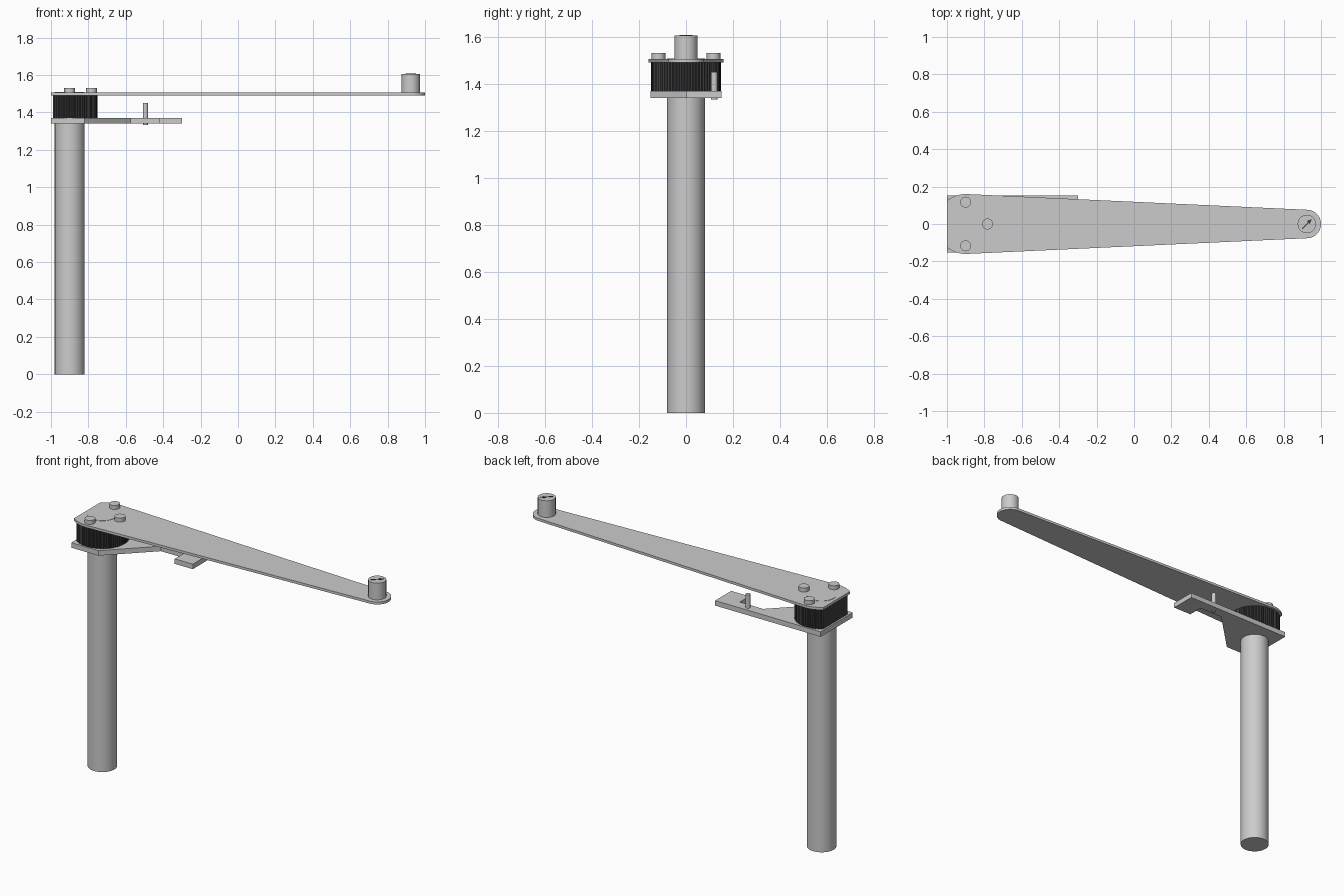
import bpy, bmesh, math
from mathutils import Matrix

if "Cube" in bpy.data.objects:
    bpy.data.objects.remove(bpy.data.objects["Cube"])


def material(name, value):
    m = bpy.data.materials.new(name)
    m.diffuse_color = (value, value, value, 1)
    m.use_nodes = True
    m.node_tree.nodes["Principled BSDF"].inputs["Base Color"].default_value = m.diffuse_color
    return m


STEEL = material("light_grey", 0.6)
RUBBER = material("black_rubber", 0.045)
HUB_X = -0.90      # post and pulley axis
END_X = 0.924      # handle axis


def prism(name, outline, z0, z1, mat, smooth=True):
    """Extrude a flat outline (counter-clockwise) from z0 to z1."""
    bm = bmesh.new()
    bottom = bm.faces.new([bm.verts.new((x, y, z0)) for x, y in outline])
    top = bmesh.ops.extrude_face_region(bm, geom=[bottom])["geom"]
    for v in top:
        if isinstance(v, bmesh.types.BMVert):
            v.co.z = z1
    bmesh.ops.recalc_face_normals(bm, faces=bm.faces)
    mesh = bpy.data.meshes.new(name)
    bm.to_mesh(mesh)
    bm.free()
    mesh.materials.append(mat)
    ob = bpy.data.objects.new(name, mesh)
    bpy.context.collection.objects.link(ob)
    if smooth:
        bpy.context.view_layer.objects.active = ob
        ob.select_set(True)
        bpy.ops.object.shade_smooth_by_angle(angle=math.radians(25))
        ob.select_set(False)
    return ob


def arc(cx, cy, r, a0, a1, n):
    return [(cx + r * math.cos(a0 + (a1 - a0) * i / n),
             cy + r * math.sin(a0 + (a1 - a0) * i / n)) for i in range(n + 1)]


def cylinder(name, x, y, r, z0, z1, n=32):
    return prism(name, arc(x, y, r, 0, math.tau, n)[:-1], z0, z1, STEEL)


# Upright post, its end just showing above the arm
cylinder("post", HUB_X, 0, 0.08, 0, 1.508, 48)

# Bracket plate: square end, slanted side, narrow strip and end tab
prism("bracket", [(-1, -0.152), (-0.82, -0.152), (-0.575, 0.09), (-0.42, 0.09),
                  (-0.42, 0), (-0.30, 0), (-0.30, 0.152), (-1, 0.152)],
      1.34, 1.37, STEEL, smooth=False)
cylinder("stop_pin", -0.495, 0.12, 0.0135, 1.333, 1.45, 20)

# Finely ribbed pulley, cut flat at the back
R, cut = 0.148, math.acos(-0.09 / 0.148)
ribs = 96
rim = arc(HUB_X, 0, R, -cut, cut, ribs)
rim = [(HUB_X + (x - HUB_X) * k, y * k)
       for i, (x, y) in enumerate(rim) for k in [1 if i % 2 == 0 else 0.975]]
prism("pulley", rim, 1.37, 1.491, RUBBER, smooth=False)

# Tapered arm: round hub end cut flat, tangent sides, round tip
hub_r, tip_r = 0.16, 0.076
tangent = math.acos((hub_r - tip_r) / (END_X - HUB_X))
flat = math.acos(-0.10 / hub_r)
outline = (arc(END_X, 0, tip_r, -tangent, tangent, 24)
           + arc(HUB_X, 0, hub_r, tangent, flat, 10)
           + arc(HUB_X, 0, hub_r, -flat, -tangent, 10))
prism("arm", outline, 1.491, 1.506, STEEL)

# Three bolt heads around the hub
for i in (-1, 0, 1):
    a = i * math.pi / 2
    cylinder("bolt_head", HUB_X + 0.117 * math.cos(a), 0.117 * math.sin(a),
             0.029, 1.506, 1.53, 24)

# Handle knob with a thin arrow mark on top
cylinder("handle_knob", END_X, 0, 0.049, 1.506, 1.606, 40)
arrow = prism("arrow_mark", [(-0.036, -0.003), (0.012, -0.003), (0.012, -0.011),
                             (0.038, 0), (0.012, 0.011), (0.012, 0.003), (-0.036, 0.003)],
              1.606, 1.608, RUBBER, smooth=False)
arrow.matrix_world = Matrix.Translation((END_X, 0, 0)) @ Matrix.Rotation(math.pi / 4, 4, 'Z')
